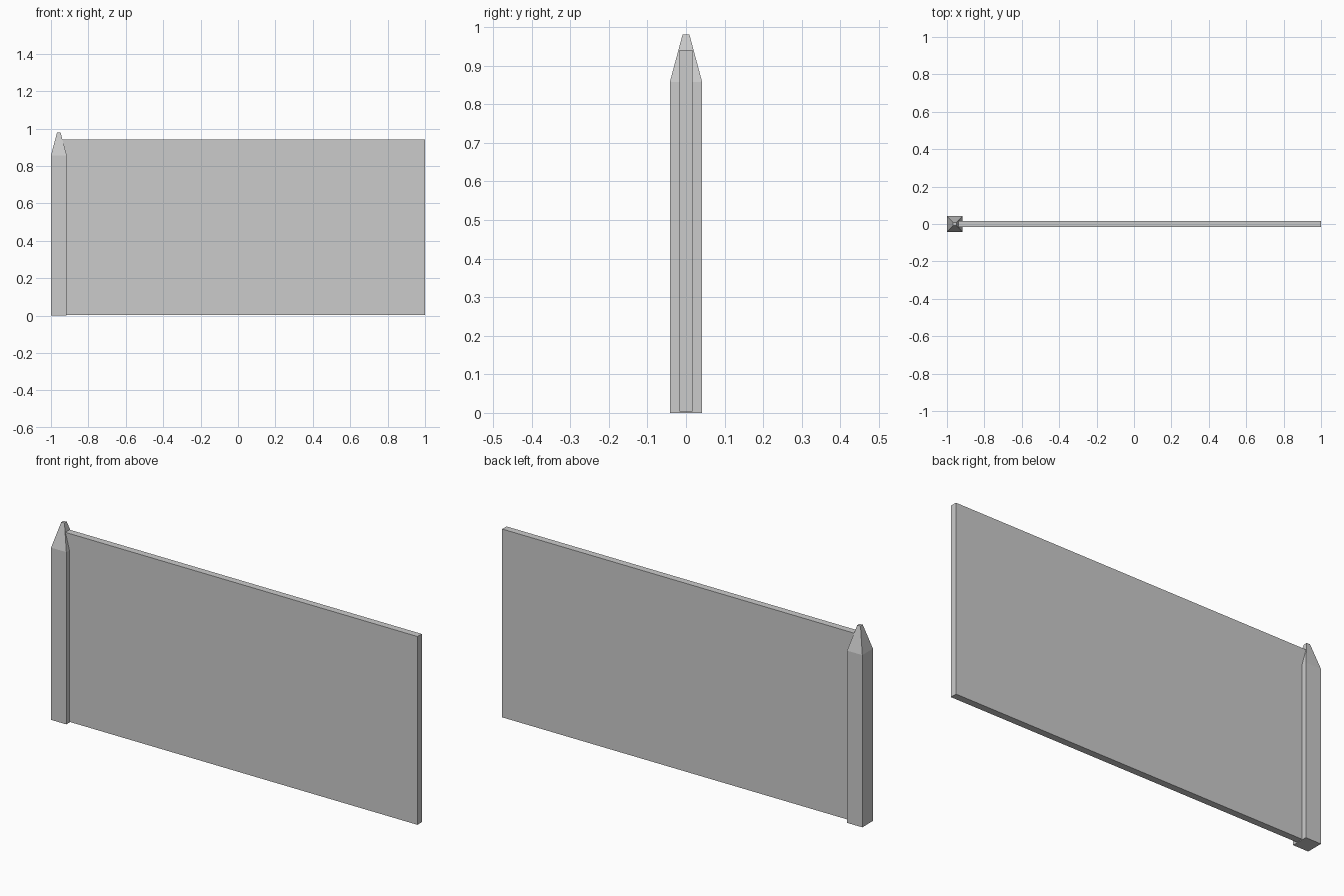
import bpy
import bmesh

cube = bpy.data.objects.get("Cube")
if cube:
    bpy.data.objects.remove(cube, do_unlink=True)

# Single plain grey
grey = bpy.data.materials.new("plain grey")
grey.use_nodes = True
colour = (0.6, 0.6, 0.6, 1)
grey.diffuse_color = colour
grey.node_tree.nodes["Principled BSDF"].inputs["Base Color"].default_value = colour


def stacked_box(name, x, layers):
    """Solid through rectangles given as (half x, half y, z)."""
    bm = bmesh.new()
    rings = [[bm.verts.new((x + sx * hx, sy * hy, z))
              for sx, sy in ((-1, -1), (1, -1), (1, 1), (-1, 1))]
             for hx, hy, z in layers]
    bm.faces.new(rings[0][::-1])
    bm.faces.new(rings[-1])
    for low, high in zip(rings, rings[1:]):
        for i in range(4):
            j = (i + 1) % 4
            bm.faces.new((low[i], low[j], high[j], high[i]))
    mesh = bpy.data.meshes.new(name)
    bm.to_mesh(mesh)
    bm.free()
    mesh.materials.append(grey)
    obj = bpy.data.objects.new(name, mesh)
    bpy.context.collection.objects.link(obj)
    return obj


# Square post with a tapered, blunt tip
post_x, half = -0.958, 0.042
stacked_box("fence_post", post_x,
            [(half, half, 0), (half, half, 0.857), (0.009, 0.009, 0.98)])

# Thin panel running from inside the post to the far end
stacked_box("fence_panel", (post_x + 1) / 2,
            [((1 - post_x) / 2, 0.017, z) for z in (0.003, 0.94)])
